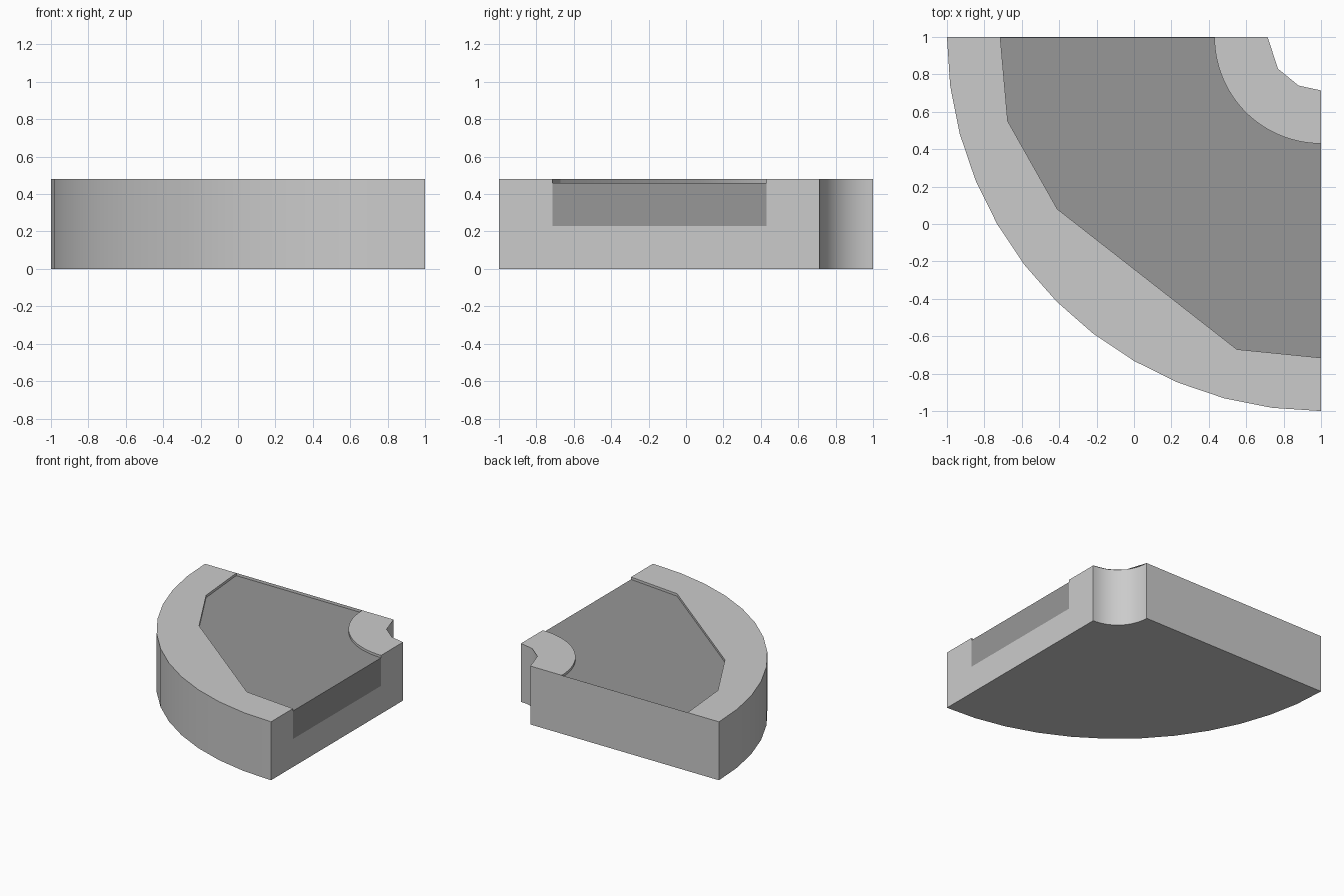
import bpy, bmesh, math
from mathutils import Vector

if "Cube" in bpy.data.objects:
    bpy.data.objects.remove(bpy.data.objects["Cube"])

H, FLOOR, FILL = 0.48, 0.23, 0.46
C = Vector((1, 1, 0))          # corner the quarter ring turns around


def arc(r, n):
    """Quarter arc from the back edge (y=1) to the right edge (x=1)."""
    return [(1 - r * math.cos(i * math.pi / 2 / n),
             1 - r * math.sin(i * math.pi / 2 / n)) for i in range(n + 1)]


def face(bm, pts, out):
    """Add a face whose normal points along 'out'."""
    f = bm.faces.new([bm.verts.new(p) for p in pts])
    f.normal_update()
    if f.normal.dot(out) < 0:
        f.normal_flip()


def cap(bm, loop, z, up):
    face(bm, [(x, y, z) for x, y in loop], Vector((0, 0, up)))


def wall(bm, path, z0, z1, side):
    """Vertical strip; side +1 faces away from the corner, -1 towards it."""
    for (ax, ay), (bx, by) in zip(path, path[1:]):
        mid = Vector(((ax + bx) / 2, (ay + by) / 2, 0))
        face(bm, [(ax, ay, z0), (bx, by, z0), (bx, by, z1), (ax, ay, z1)],
             (mid - C) * side)


def finish(bm, name):
    bmesh.ops.remove_doubles(bm, verts=bm.verts, dist=0.0005)
    me = bpy.data.meshes.new(name)
    bm.to_mesh(me)
    bm.free()
    ob = bpy.data.objects.new(name, me)
    bpy.context.collection.objects.link(ob)
    bpy.ops.object.select_all(action='DESELECT')
    ob.select_set(True)
    bpy.context.view_layer.objects.active = ob
    bpy.ops.object.shade_smooth_by_angle(angle=math.radians(25))
    return ob


outer = arc(2.0, 12)
inner = arc(0.286, 16)
inner_top = [inner[0], (0.77, 0.83), (0.88, 0.74), inner[-1]]
pocket_in = arc(0.57, 24)
pocket_out = [(-0.715, 1), (-0.675, 0.55), (-0.41, 0.08), (0.55, -0.67), (1, -0.715)]
pocket = pocket_out + pocket_in[::-1]

# Curved base: underside, walls, two rims and the pocket
bm = bmesh.new()
cap(bm, outer + inner[::-1], 0, -1)
wall(bm, outer, 0, H, 1)
wall(bm, inner, 0, H, -1)
cap(bm, outer + pocket_out[::-1], H, 1)
cap(bm, pocket_in + inner_top[::-1], H, 1)
wall(bm, pocket_out, FLOOR, H, -1)
wall(bm, pocket_in, FLOOR, H, 1)
cap(bm, pocket, FLOOR, 1)
# full back side, and right side with the open notch
face(bm, [(-1, 1, 0), (0.714, 1, 0), (0.714, 1, H), (-1, 1, H)], Vector((0, 1, 0)))
right = [(-1, 0), (0.714, 0), (0.714, H), (0.43, H), (0.43, FLOOR),
         (-0.715, FLOOR), (-0.715, H), (-1, H)]
face(bm, [(1, y, z) for y, z in right], Vector((1, 0, 0)))
finish(bm, "curved_base")

# Darker fill sitting in the pocket, just inside the back sheet
bm = bmesh.new()
loop = [(x, min(y, 0.997)) for x, y in pocket]
cap(bm, loop, FILL, 1)
cap(bm, loop, FLOOR, -1)
wall(bm, loop[:len(pocket_out)], FLOOR, FILL, 1)
wall(bm, loop[len(pocket_out):], FLOOR, FILL, -1)
for a, b, out in ((loop[-1], loop[0], (0, 1, 0)),
                  (loop[len(pocket_out) - 1], loop[len(pocket_out)], (1, 0, 0))):
    face(bm, [(*a, FLOOR), (*b, FLOOR), (*b, FILL), (*a, FILL)], Vector(out))
fill = finish(bm, "pavement_fill")
mat = bpy.data.materials.new("dark_grey")
mat.diffuse_color = (0.31, 0.31, 0.31, 1)
mat.use_nodes = True
mat.node_tree.nodes["Principled BSDF"].inputs["Base Color"].default_value = mat.diffuse_color
fill.data.materials.append(mat)
